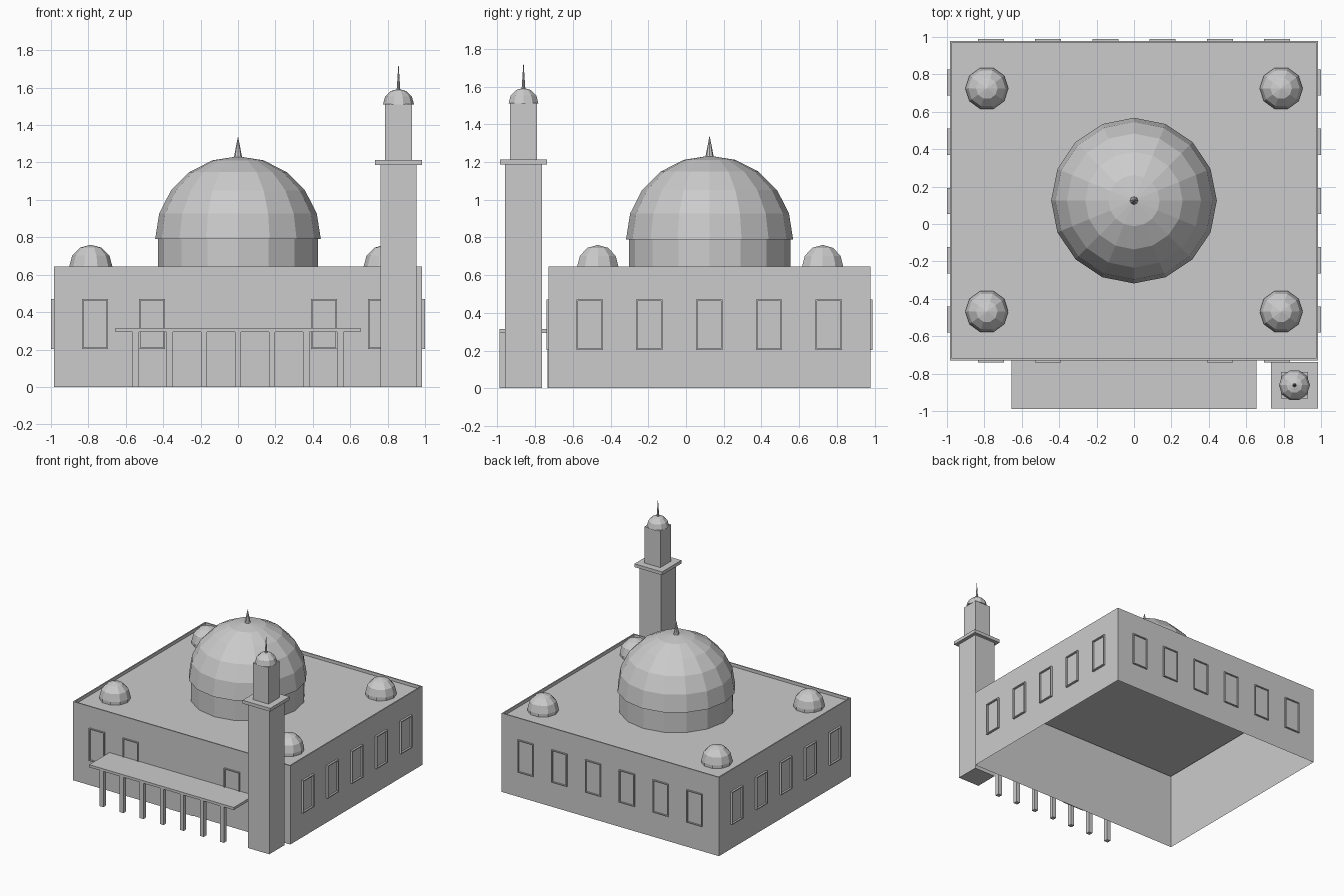
import bpy, bmesh, math
from mathutils import Matrix, Vector

if "Cube" in bpy.data.objects:
    bpy.data.objects.remove(bpy.data.objects["Cube"])

WX, Y0, Y1, WALL_TOP, ROOF = 0.984, -0.729, 0.979, 0.645, 0.62


def finish(bm, name):
    bmesh.ops.recalc_face_normals(bm, faces=bm.faces)
    mesh = bpy.data.meshes.new(name)
    bm.to_mesh(mesh)
    bm.free()
    obj = bpy.data.objects.new(name, mesh)
    bpy.context.collection.objects.link(obj)
    return obj


def add_box(bm, x0, x1, y0, y1, z0, z1):
    m = Matrix.Translation(((x0 + x1) / 2, (y0 + y1) / 2, (z0 + z1) / 2))
    m = m @ Matrix.Diagonal((x1 - x0, y1 - y0, z1 - z0, 1))
    bmesh.ops.create_cube(bm, size=1, matrix=m)


def box(name, *bounds):
    bm = bmesh.new()
    add_box(bm, *bounds)
    return finish(bm, name)


def lathe(name, centre, profile, sides):
    """Revolve (radius, z) points into a flat-faced solid; radius 0 closes to a tip."""
    bm = bmesh.new()
    rings = []
    for r, z in profile:
        count = sides if r > 0 else 1
        rings.append([bm.verts.new((centre[0] + r * math.cos(2 * math.pi * i / sides),
                                    centre[1] + r * math.sin(2 * math.pi * i / sides), z))
                      for i in range(count)])
    for a, b in zip(rings, rings[1:]):
        for i in range(sides):
            j = (i + 1) % sides
            if len(b) == 1:
                bm.faces.new((a[i], a[j], b[0]))
            else:
                bm.faces.new((a[i], a[j], b[j], b[i]))
    bm.faces.new(rings[0][::-1])
    return finish(bm, name)


def dome_profile(radius, z, steps):
    pts = [(radius * math.cos(math.pi / 2 * i / steps),
            z + radius * math.sin(math.pi / 2 * i / steps)) for i in range(steps)]
    return pts + [(0, z + radius)]


def window(name, origin, angle, depth):
    """Raised frame around a pane lying on the wall; local -y faces outwards."""
    w, z0, z1, t = 0.07, 0.203, 0.47, 0.008
    bm = bmesh.new()
    loops = []
    for inset, y in ((0, 0), (0, -depth), (t, -depth), (t, -0.001)):
        a, b, c = w - inset, z0 + inset, z1 - inset
        loops.append([bm.verts.new(p) for p in
                      ((-a, y, b), (a, y, b), (a, y, c), (-a, y, c))])
    for p, q in zip(loops, loops[1:]):
        for i in range(4):
            j = (i + 1) % 4
            bm.faces.new((p[i], p[j], q[j], q[i]))
    bm.faces.new(loops[-1])
    bm.transform(Matrix.Translation(origin) @ Matrix.Rotation(angle, 4, 'Z'))
    return finish(bm, name)


# Prayer hall: open underneath, roof sunk inside a thin parapet
bm = bmesh.new()
add_box(bm, -WX, WX, Y0, Y1, 0, WALL_TOP)
bm.normal_update()
bottom = [f for f in bm.faces if f.normal.z < -0.5]
bmesh.ops.delete(bm, geom=bottom, context='FACES_ONLY')
top = [f for f in bm.faces if f.normal.z > 0.5][0]
bmesh.ops.inset_individual(bm, faces=[top], thickness=0.014)
ext = bmesh.ops.extrude_discrete_faces(bm, faces=[top])
bmesh.ops.translate(bm, verts=ext['faces'][0].verts, vec=(0, 0, ROOF - WALL_TOP))
bmesh.ops.remove_doubles(bm, verts=bm.verts, dist=1e-5)
finish(bm, "hall_walls")

# Windows: six behind, four in front beside the door, five on each side
for i in range(6):
    x = -0.765 + i * 0.306
    window("back_window", Vector((x, Y1, 0)), math.pi, 0.011)
    if i not in (2, 3):
        window("front_window", Vector((x, Y0, 0)), 0, 0.011)
for i in range(5):
    y = -0.511 + i * 0.317
    window("right_window", Vector((WX, y, 0)), math.pi / 2, 0.016)
    window("left_window", Vector((-WX, y, 0)), -math.pi / 2, 0.016)

# Entrance door
box("door", -0.105, 0.105, Y0 - 0.006, Y0 + 0.002, 0, 0.285)

# Portico roof and its row of posts
box("portico_roof", -0.655, 0.655, -0.99, Y0, 0.294, 0.315)
for i in range(7):
    x = (i - 3) * 0.182
    box("portico_post", x - 0.017, x + 0.017, -0.988, -0.954, 0, 0.294)

# Central drum, dome and finial
C = (0, 0.125)
lathe("drum", C, [(0.428, ROOF), (0.428, 0.79)], 16)
lathe("main_dome", C, dome_profile(0.443, 0.79, 5), 16)
lathe("dome_finial", C, [(0.022, 1.228), (0, 1.34)], 8)

# Four corner domes
for x in (-0.787, 0.787):
    for y in (-0.468, 0.725):
        lathe("corner_dome", (x, y),
              [(0.115, ROOF)] + dome_profile(0.115, WALL_TOP, 3), 10)

# Minaret: shaft, balcony, upper shaft, cap and spire
M = (0.858, -0.862)
for name, h, z0, z1 in (("minaret_shaft", 0.097, 0, 1.186),
                        ("minaret_balcony", 0.125, 1.186, 1.213),
                        ("minaret_upper_shaft", 0.071, 1.213, 1.512)):
    box(name, M[0] - h, M[0] + h, M[1] - h, M[1] + h, z0, z1)
lathe("minaret_cap", M, dome_profile(0.083, 1.51, 3), 10)
lathe("minaret_spire", M, [(0.01, 1.585), (0, 1.735)], 8)
